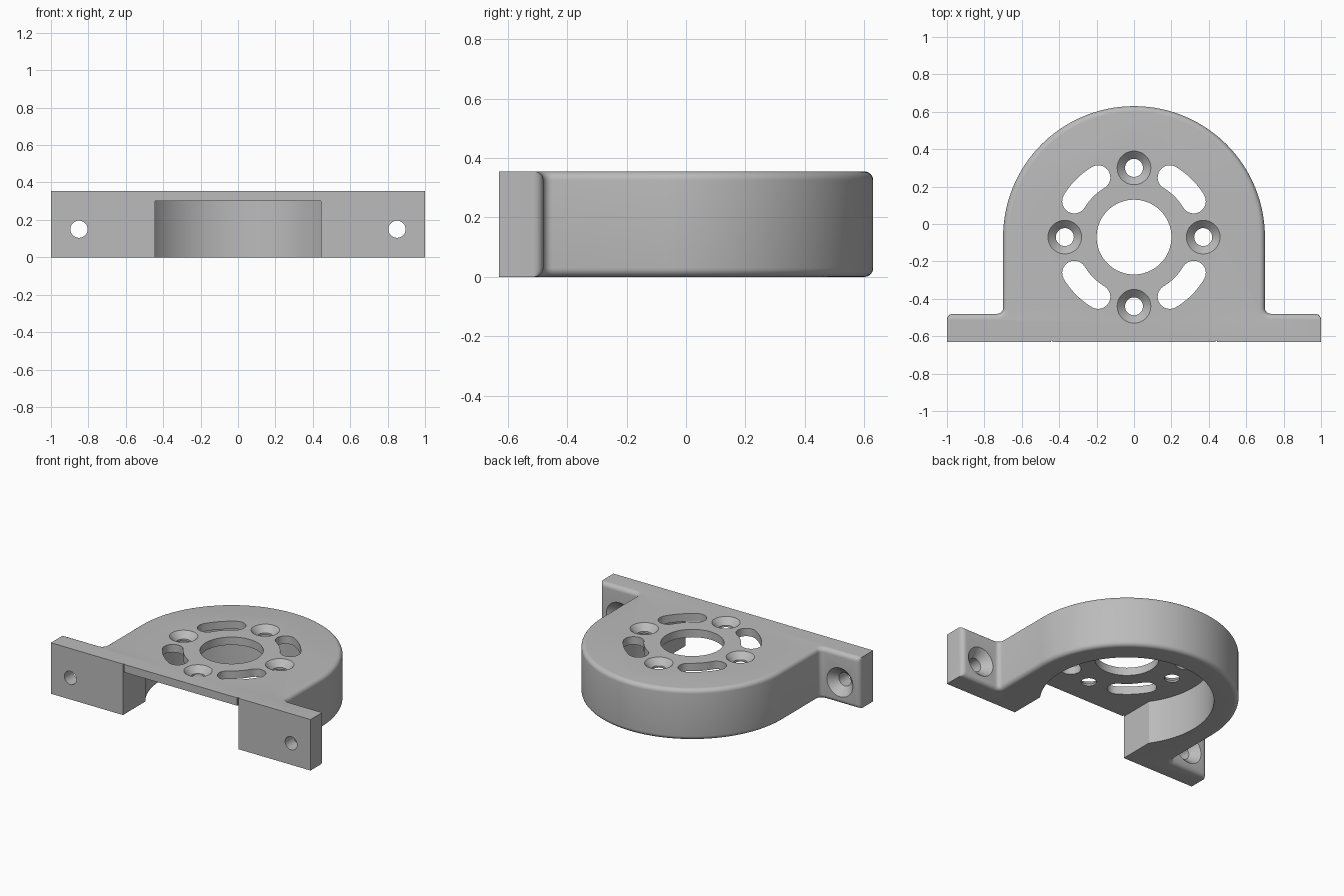
import bpy, bmesh
from math import sin, cos, pi, radians, acos
from mathutils import Matrix

if "Cube" in bpy.data.objects:
    bpy.data.objects.remove(bpy.data.objects["Cube"], do_unlink=True)

H = 0.355            # overall height
CAVITY = 0.30        # underside of the top plate
FRONT, BACK = -0.63, -0.48   # flange faces
CY = -0.07           # centre of the round body
RIM = 0.03           # rounded edge size

metal = bpy.data.materials.new("plain_grey")
metal.use_nodes = True
grey = (0.5, 0.5, 0.5, 1)
metal.diffuse_color = grey
metal.node_tree.nodes["Principled BSDF"].inputs["Base Color"].default_value = grey


def arc(cx, cy, r, a0, a1, n):
    return [(cx + r * cos(a0 + (a1 - a0) * i / n),
             cy + r * sin(a0 + (a1 - a0) * i / n)) for i in range(n + 1)]


def circle(r, n=48):
    return arc(0, 0, r, 0, 2 * pi, n)[:-1]


def loft(name, layers, matrix=Matrix()):
    """Closed solid through stacked (outline, z) layers."""
    bm = bmesh.new()
    rings = [[bm.verts.new((x, y, z)) for x, y in pts] for pts, z in layers]
    n = len(rings[0])
    for low, high in zip(rings, rings[1:]):
        for i in range(n):
            j = (i + 1) % n
            bm.faces.new((low[i], low[j], high[j], high[i]))
    bm.faces.new(rings[0][::-1])
    bm.faces.new(rings[-1])
    bm.transform(matrix)
    bmesh.ops.recalc_face_normals(bm, faces=bm.faces)
    mesh = bpy.data.meshes.new(name)
    bm.to_mesh(mesh)
    bm.free()
    mesh.materials.append(metal)
    obj = bpy.data.objects.new(name, mesh)
    bpy.context.collection.objects.link(obj)
    return obj


def outline(d):
    """Bracket outline, with its back edge inset by d."""
    r = RIM + 0.002 - d
    half = [(1, FRONT)]
    half += arc(1 - r, BACK - d - r, r, 0, pi / 2, 6)
    half += arc(0.73, -0.45, 0.03 + d, -pi / 2, -pi, 6)
    half += arc(0, CY, 0.7 - d, 0, pi / 2, 40)
    return half + [(-x, y) for x, y in half[-2::-1]]


# Bracket body with rounded top and bottom rims
steps = [i * pi / 12 for i in range(7)]
rim = [(RIM * (1 - sin(t)), RIM * (1 - cos(t))) for t in steps]
layers = [(outline(d), z) for d, z in rim]
layers += [(outline(d), H - z) for d, z in reversed(rim)]
bracket = loft("mounting_bracket", layers)

cutters = []

# Hollow underside, open to the front
a = acos(0.445 / 0.545)
hollow = arc(0, CY, 0.545, -a, pi + a, 80) + [(-0.445, -0.8), (0.445, -0.8)]
cutters.append(loft("hollow_cutter", [(hollow, -0.1), (hollow, CAVITY)]))

# Centre bore
bore = Matrix.Translation((0, CY, 0))
cutters.append(loft("bore_cutter", [(circle(0.2, 64), 0.2), (circle(0.2, 64), 0.5)], bore))


def screw_cutter(name, r, head, surface, sink, depth, matrix):
    """Countersunk hole along local z, its head at the surface height."""
    slope = (head - r) / sink
    cutters.append(loft(name, [(circle(r), surface - depth), (circle(r), surface - sink),
                               (circle(head + slope * 0.02), surface + 0.02)], matrix))


# Four countersunk holes and four curved slots in the plate
w, mid = 0.065, 0.372
s0, s1 = radians(31), radians(59)
slot = arc(0, 0, mid + w, s0, s1, 12)
slot += arc(mid * cos(s1), mid * sin(s1), w, s1, s1 + pi, 16)[1:]
slot += arc(0, 0, mid - w, s1, s0, 12)[1:]
slot += arc(mid * cos(s0), mid * sin(s0), w, s0 + pi, s0 + 2 * pi, 16)[1:-1]
for k in range(4):
    turn = bore @ Matrix.Rotation(k * pi / 2, 4, "Z")
    cutters.append(loft("slot_cutter", [(slot, 0.2), (slot, 0.5)], turn))
    screw_cutter("plate_hole_cutter", 0.048, 0.09, H, 0.042, 0.15,
                 turn @ Matrix.Translation((0.37, 0, 0)))

# Flange screw holes, and small relief grooves beside the front opening
for side in (-1, 1):
    along_y = Matrix.Translation((side * 0.85, 0, 0.15)) @ Matrix.Rotation(-pi / 2, 4, "X")
    screw_cutter("flange_hole_cutter", 0.046, 0.1, BACK, 0.054, 0.3, along_y)
    x = side * 0.44
    groove = [(x - 0.005, -0.7), (x + 0.005, -0.7), (x + 0.005, -0.622), (x - 0.005, -0.622)]
    cutters.append(loft("groove_cutter", [(groove, 0.29), (groove, 0.4)]))

# Cut everything out of the body
bpy.context.view_layer.objects.active = bracket
for cutter in cutters:
    mod = bracket.modifiers.new("cut", "BOOLEAN")
    mod.operation = "DIFFERENCE"
    mod.solver = "EXACT"
    mod.object = cutter
    bpy.ops.object.modifier_apply(modifier=mod.name)
for cutter in cutters:
    bpy.data.objects.remove(cutter, do_unlink=True)

bpy.ops.object.select_all(action="DESELECT")
bracket.select_set(True)
bpy.ops.object.shade_smooth_by_angle(angle=radians(30))
